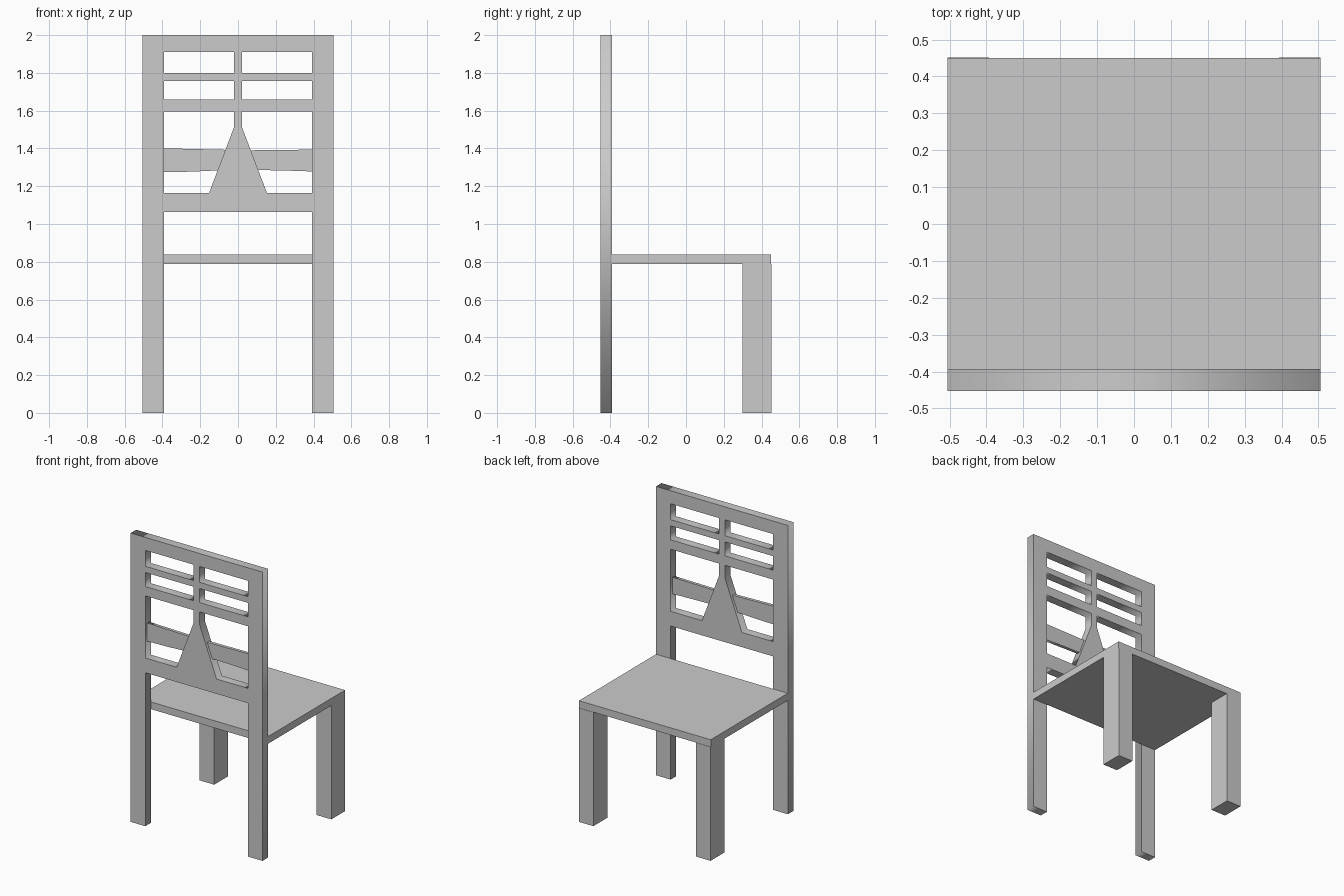
import bpy
from math import radians

if "Cube" in bpy.data.objects:
    bpy.data.objects.remove(bpy.data.objects["Cube"])

HALF_W = 0.505      # half width of chair
INNER = 0.393       # inner edge of the legs


def box(name, lo, hi):
    bpy.ops.mesh.primitive_cube_add(
        size=1, location=[(a + b) / 2 for a, b in zip(lo, hi)])
    ob = bpy.context.object
    ob.name = name
    ob.scale = [b - a for a, b in zip(lo, hi)]
    bpy.ops.object.transform_apply(location=False, rotation=False, scale=True)
    return ob


def panel(name, loops, y0, y1):
    """Upright flat panel from closed x-z outlines; inner outlines become holes."""
    cu = bpy.data.curves.new(name, 'CURVE')
    cu.dimensions = '2D'
    cu.fill_mode = 'BOTH'
    cu.extrude = (y1 - y0) / 2
    for pts in loops:
        sp = cu.splines.new('POLY')
        sp.points.add(len(pts) - 1)
        for p, (x, z) in zip(sp.points, pts):
            p.co = (x, z, 0, 1)
        sp.use_cyclic_u = True
    ob = bpy.data.objects.new(name, cu)
    bpy.context.collection.objects.link(ob)
    ob.rotation_euler.x = radians(90)
    ob.location.y = (y0 + y1) / 2
    bpy.ops.object.select_all(action='DESELECT')
    ob.select_set(True)
    bpy.context.view_layer.objects.active = ob
    bpy.ops.object.convert(target='MESH')
    return bpy.context.object


# Back frame with rear legs: outline plus mirrored openings
outline = [(-HALF_W, 0), (-INNER, 0), (-INNER, 1.063), (INNER, 1.063),
           (INNER, 0), (HALF_W, 0), (HALF_W, 2), (-HALF_W, 2)]
openings = [
    [(0.022, 1.80), (INNER, 1.80), (INNER, 1.91), (0.022, 1.91)],
    [(0.022, 1.66), (INNER, 1.66), (INNER, 1.757), (0.022, 1.757)],
    [(0.153, 1.165), (INNER, 1.165), (INNER, 1.595), (0.022, 1.595), (0.022, 1.51)],
]
mirrored = [[(-x, z) for x, z in reversed(o)] for o in openings]
panel("back_frame", [outline] + openings + mirrored, -0.453, -0.393)

# Thin, slightly uneven slat passing through the splat
panel("back_slat", [[(-0.4, 1.274), (-0.25, 1.277), (-0.1, 1.284), (0.1, 1.286),
                     (0.25, 1.283), (0.4, 1.278), (0.4, 1.394), (0.05, 1.39),
                     (-0.4, 1.401)]], -0.434, -0.412)

# Seat and front legs
box("seat", (-HALF_W, -0.393, 0.788), (HALF_W, 0.45, 0.838))
for side, x in (("left", -HALF_W), ("right", INNER)):
    box(f"front_leg_{side}", (x, 0.30, 0), (x + HALF_W - INNER, 0.452, 0.788))
